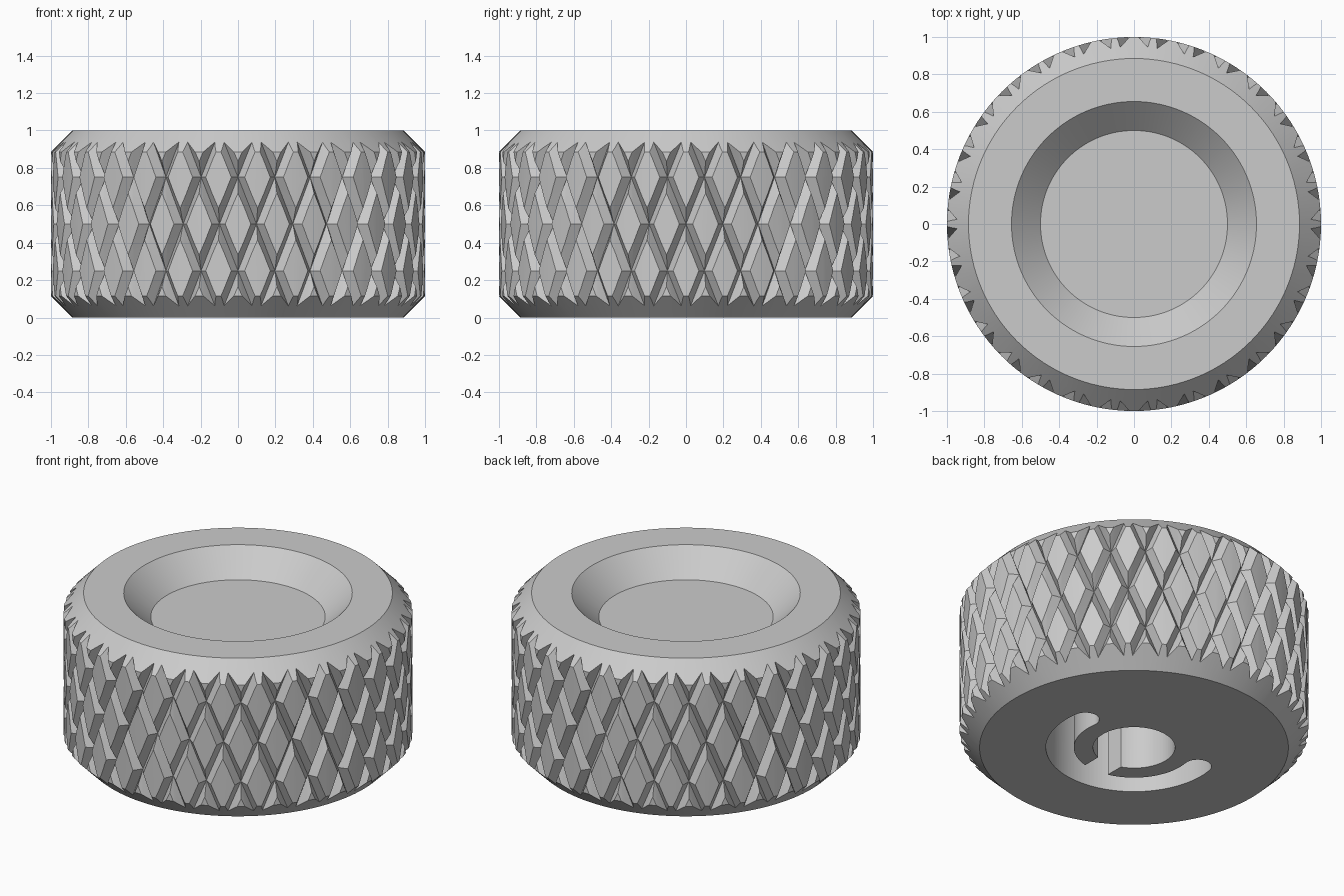
import bpy, bmesh
from math import cos, sin, pi, radians, degrees

old = bpy.data.objects.get("Cube")
if old:
    bpy.data.objects.remove(old, do_unlink=True)

# Single satin grey
grey = bpy.data.materials.new("satin_grey")
grey.use_nodes = True
grey.diffuse_color = (0.6, 0.6, 0.6, 1)
grey.node_tree.nodes["Principled BSDF"].inputs["Base Color"].default_value = (0.6, 0.6, 0.6, 1)


def polar(r, a, z):
    return (r * cos(a), r * sin(a), z)


def loft(name, sections):
    """Closed solid through equal-length loops of points, capped at both ends."""
    bm = bmesh.new()
    loops = [[bm.verts.new(p) for p in s] for s in sections]
    n = len(loops[0])
    for low, high in zip(loops, loops[1:]):
        for i in range(n):
            j = (i + 1) % n
            bm.faces.new((low[i], low[j], high[j], high[i]))
    bm.faces.new(loops[0][::-1])
    bm.faces.new(loops[-1])
    bmesh.ops.recalc_face_normals(bm, faces=bm.faces)
    bmesh.ops.triangulate(bm, faces=bm.faces)
    mesh = bpy.data.meshes.new(name)
    bm.to_mesh(mesh)
    bm.free()
    mesh.materials.append(grey)
    obj = bpy.data.objects.new(name, mesh)
    bpy.context.collection.objects.link(obj)
    return obj


def lathe(name, profile, steps):
    return loft(name, [[polar(r, 2 * pi * i / steps, z) for i in range(steps)] for r, z in profile])


def prism(name, outline, bottom, top):
    return loft(name, [[(x, y, z) for x, y in outline] for z in (bottom, top)])


# Knob body: chamfered drum with a dished top
knob = lathe("knurled_knob", [(0.885, 0), (1, 0.115), (1, 0.885), (0.885, 1),
                              (0.655, 1), (0.5, 0.85)], 120)

# Knurl: two opposed twisted star prisms trim the rim
GROOVES, TWIST = 30, radians(24)
ROOT, OUTER, HALF = 0.948, 1.03, 0.055


def star(name, hand):
    sections = []
    for k in range(-1, 6):
        z = k / 4
        ring = []
        for g in range(GROOVES):
            a = 2 * pi * g / GROOVES + hand * TWIST * z
            ring += [polar(OUTER, a - HALF, z), polar(ROOT, a, z), polar(OUTER, a + HALF, z)]
        sections.append(ring)
    return loft(name, sections)


# Underside: shaft hole, entry channel and round-ended arc slot
DEPTH, MID, WIDTH, SWEEP = 0.5, 0.425, 0.08, radians(99)


def arc(cx, cy, r, start, end, steps):
    angles = [start + (end - start) * i / steps for i in range(steps + 1)]
    return [(cx + r * cos(a), cy + r * sin(a)) for a in angles]


first, last = -pi / 2 - SWEEP, -pi / 2 + SWEEP
slot = arc(0, 0, MID + WIDTH, first, last, 64)
slot += arc(MID * cos(last), MID * sin(last), WIDTH, last, last + pi, 16)[1:-1]
slot += arc(0, 0, MID - WIDTH, last, first, 64)
slot += arc(MID * cos(first), MID * sin(first), WIDTH, first + pi, first + 2 * pi, 16)[1:-1]
channel = [(-0.085, -0.42), (0.085, -0.42), (0.085, -0.1), (-0.085, -0.1)]

cutters = [
    (star("right_hand_knurl", 1), "INTERSECT"),
    (star("left_hand_knurl", -1), "INTERSECT"),
    (lathe("shaft_hole", [(0.235, -0.1), (0.235, DEPTH)], 64), "DIFFERENCE"),
    (prism("entry_channel", channel, -0.1, DEPTH), "DIFFERENCE"),
    (prism("arc_slot", slot, -0.1, DEPTH), "DIFFERENCE"),
]
for cutter, operation in cutters:
    cutter.hide_render = True
    mod = knob.modifiers.new(cutter.name, "BOOLEAN")
    mod.operation, mod.solver, mod.object = operation, "MANIFOLD", cutter

# Bake the cuts and drop the cutters
bpy.context.view_layer.update()
baked = bpy.data.meshes.new_from_object(knob.evaluated_get(bpy.context.evaluated_depsgraph_get()))
knob.modifiers.clear()
knob.data = baked
for cutter, _ in cutters:
    bpy.data.objects.remove(cutter, do_unlink=True)

# Smooth the drum, keep knurl facets crisp
for obj in bpy.context.selected_objects:
    obj.select_set(False)
knob.select_set(True)
bpy.context.view_layer.objects.active = knob
bpy.ops.object.shade_smooth_by_angle(angle=radians(12))
